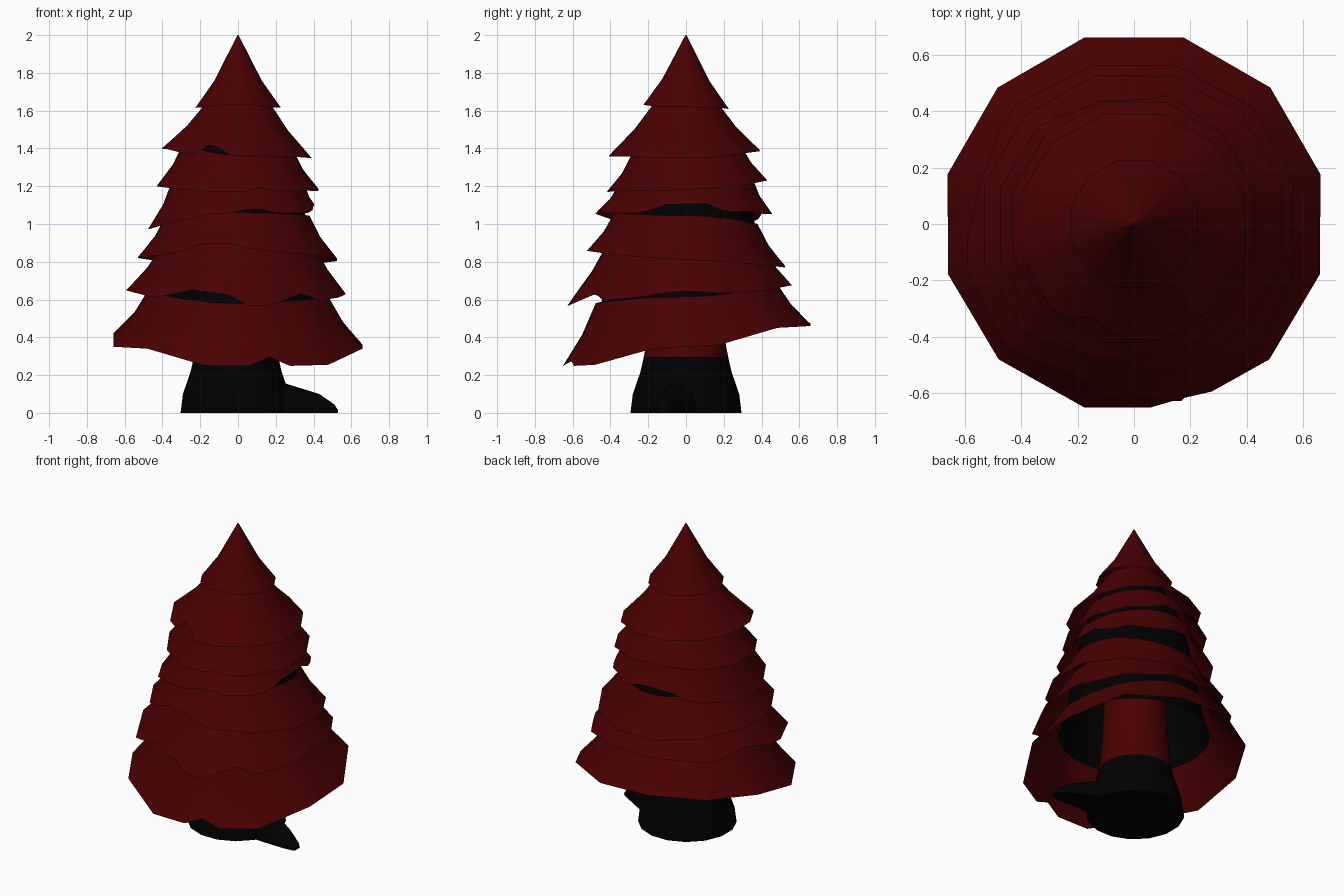
import bpy, bmesh, math, random
from mathutils import Vector

random.seed(4)
old = bpy.data.objects.get("Cube")
if old:
    bpy.data.objects.remove(old, do_unlink=True)


def material(name, rgb):
    m = bpy.data.materials.new(name)
    m.use_nodes = True
    m.diffuse_color = (*rgb, 1)
    m.node_tree.nodes["Principled BSDF"].inputs["Base Color"].default_value = (*rgb, 1)
    return m


RED = material("dark red", (0.067, 0.0003, 0.0006))
BLACK = material("soft black", (0.0001, 0.0001, 0.0001))


def loft(name, rings, mats, band_mats, cap=True, wrap=False):
    """Skin a stack of equal-length rings; band_mats gives one slot per band."""
    bm = bmesh.new()
    vs = [[bm.verts.new(p) for p in ring] for ring in rings]
    n = len(vs[0])
    for i in range(len(vs) if wrap else len(vs) - 1):
        a, b = vs[i], vs[(i + 1) % len(vs)]
        for k in range(n):
            f = bm.faces.new((a[k], a[(k + 1) % n], b[(k + 1) % n], b[k]))
            f.material_index = band_mats[i]
    if cap and not wrap:
        bm.faces.new(vs[0]).material_index = band_mats[0]
        bm.faces.new(vs[-1]).material_index = band_mats[-1]
    bmesh.ops.recalc_face_normals(bm, faces=bm.faces)
    me = bpy.data.meshes.new(name)
    bm.to_mesh(me)
    bm.free()
    for m in mats:
        me.materials.append(m)
    ob = bpy.data.objects.new(name, me)
    bpy.context.collection.objects.link(ob)
    bpy.ops.object.select_all(action='DESELECT')
    ob.select_set(True)
    bpy.context.view_layer.objects.active = ob
    bpy.ops.object.shade_smooth_by_angle(angle=math.radians(40))


def around(cards, a):
    """Blend values given at +x, +y, -x, -y to angle a."""
    c, s = math.cos(a), math.sin(a)
    return (cards[0 if c > 0 else 2] * c * c + cards[1 if s > 0 else 3] * s * s)


def circle(r, z, n=36, x=0):
    return [Vector((x + r * math.cos(2 * math.pi * (k + .5) / n),
                    r * math.sin(2 * math.pi * (k + .5) / n), z)) for k in range(n)]


def tier(name, radii, heights, top_r, tops, notches=(), mid=.5, inset=.015, jitter=.005):
    """Thin hollow skirt; heights holds four compass values or one per corner."""
    corners = []
    for k in range(12):
        a = math.radians(15 + 30 * k)
        r = around(radii, a) / math.cos(math.radians(15))
        z = heights[k] if len(heights) == 12 else around(heights, a) + random.uniform(-jitter, jitter)
        corners.append(Vector((r * math.cos(a), r * math.sin(a), z)))
    rim = [corners[k].lerp(corners[(k + 1) % 12], j / 3) for k in range(12) for j in range(3)]

    def ring(r, drop):
        out = []
        for p in rim:
            a = math.atan2(p.y, p.x)
            out.append(Vector((r * math.cos(a), r * math.sin(a), around(tops, a) - drop)))
        return out

    def between(a, b, t, pull):
        out = []
        for p, q in zip(a, b):
            v = p.lerp(q, t)
            out.append(v - Vector((v.x, v.y, 0)).normalized() * pull)
        return out

    top = ring(top_r, 0)
    inner_top = ring(max(top_r - .01, .002), .05 if top_r < .01 else .005)
    outer_mid = between(rim, top, mid, inset)
    inner_mid = between(rim, inner_top, mid, inset + .008)
    # tears in the hem slide up the outer slope
    for k, p in enumerate(rim):
        a = math.degrees(math.atan2(p.y, p.x))
        cut = 0
        for angle, width, depth in notches:
            d = abs((a - angle + 180) % 360 - 180)
            cut = max(cut, depth * min(1, 2 * max(0, 1 - d / width)))
        if cut:
            rim[k] = p.lerp(outer_mid[k], min(.85, cut / (outer_mid[k].z - p.z)))
    loft(name, [rim, outer_mid, top, inner_top, inner_mid], [RED], [0] * 5, wrap=True)


# branch skirts, bottom to top
tier("branch_tier_1", (.66, .66, .66, .65),
     (.36, .45, .46, .47, .45, .42, .35, .34, .25, .245, .255, .34),
     .48, (.615, .69, .645, .58), [(285, 10, .05)])
tier("branch_tier_2", (.575, .56, .59, .63), (.625, .68, .65, .565), .40, (.90, .89, .89, .93),
     [(252, 22, .065), (302, 10, .045), (0, 20, .02), (165, 14, .045)])
tier("branch_tier_3", (.525, .525, .53, .525), (.81, .77, .82, .86), .38,
     (1.045, 1.0, 1.05, 1.06), [(255, 25, .04)])
tier("branch_tier_4", (.435, .46, .475, .48), (1.06, 1.05, .97, 1.055), .35,
     (1.22, 1.25, 1.23, 1.22), [(280, 14, .02), (0, 30, .045), (48, 18, .015), (100, 26, .03)])
tier("branch_tier_5", (.425, .43, .43, .42), (1.18, 1.23, 1.20, 1.17), .29,
     (1.40, 1.42, 1.43, 1.365), [(285, 10, .025)])
tier("branch_tier_6", (.39, .39, .40, .41), (1.35, 1.39, 1.40, 1.36), .17, (1.64,) * 4,
     [(248, 12, .05)])
tier("branch_tier_7", (.225,) * 4, (1.62, 1.61, 1.62, 1.63), .003, (2.0,) * 4,
     mid=.37, inset=.018)

# dark hollow shell behind the gaps between skirts, open underneath
core = [(.46, .55), (.42, .68), (.38, .90), (.36, 1.04), (.34, 1.12), (.32, 1.22),
        (.27, 1.37), (.25, 1.44), (.14, 1.63)]
loft("inner_core", [circle(r, z) for r, z in core], [BLACK], [0] * (len(core) - 1), cap=False)

# trunk: black flared foot, red above
trunk = [(.30, 0), (.287, .10), (.245, .22), (.228, .295), (.215, .36), (.20, .60), (.17, 1.25)]
loft("trunk", [circle(r, z, 16, -.01) for r, z in trunk], [BLACK, RED], [0, 0, 0, 1, 1, 1])

# single root reaching to the left: (x, y, half width, height)
stations = [(.12, 0, .15, .20), (.27, -.05, .11, .15), (.43, -.10, .065, .10),
            (.51, -.12, .04, .045), (.53, -.125, .025, .015)]
root = []
for x, y, w, h in stations:
    arc = [math.pi * k / 8 for k in range(9)]
    root.append([Vector((x, y + w * math.cos(a), h * math.sin(a))) for a in arc])
loft("root", root, [BLACK], [0] * (len(stations) - 1))
